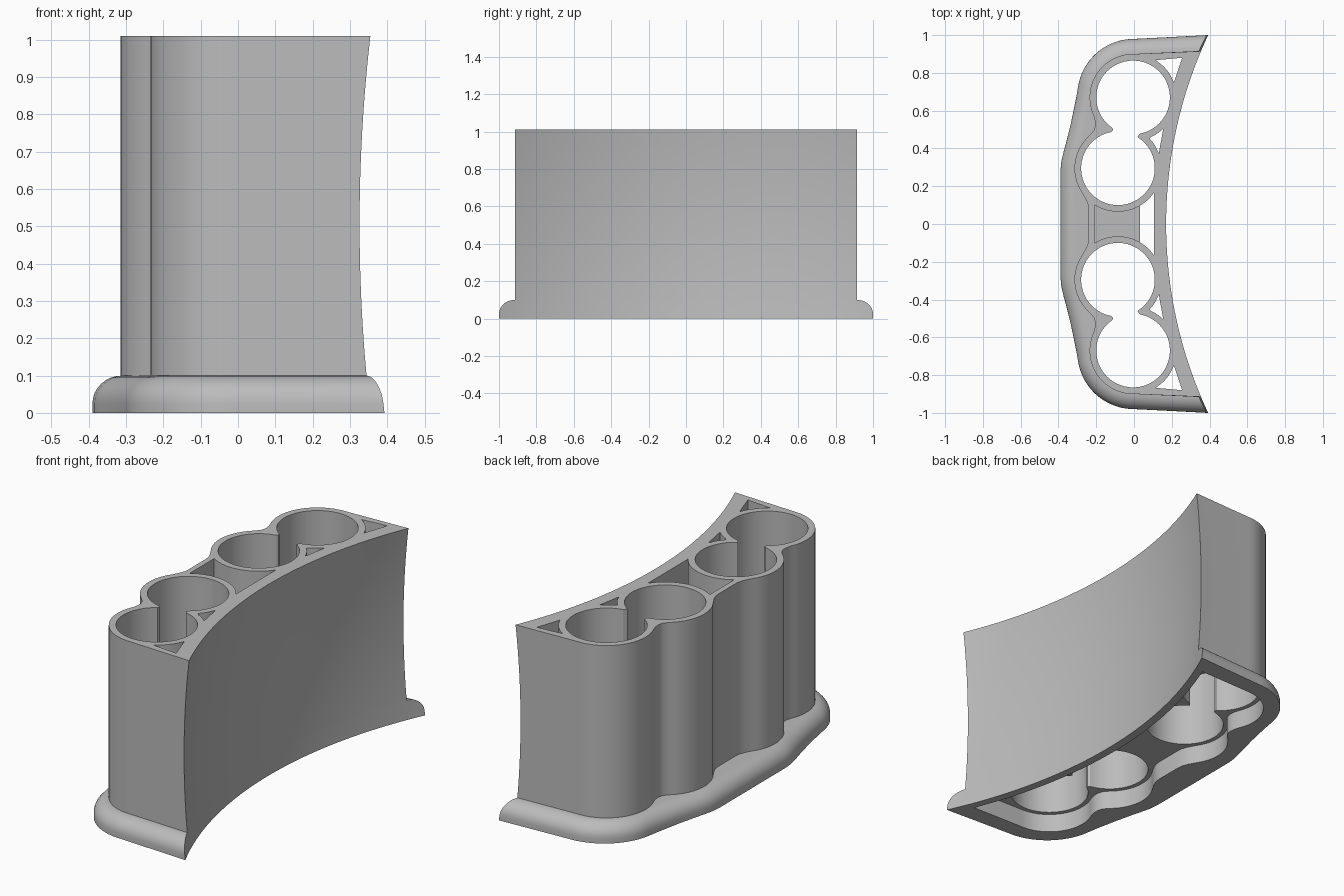
import bpy, bmesh, math
from mathutils import Vector

if "Cube" in bpy.data.objects:
    bpy.data.objects.remove(bpy.data.objects["Cube"])

grey = bpy.data.materials.new("plain grey")
grey.diffuse_color = (0.5, 0.5, 0.5, 1)
grey.use_nodes = True
grey.node_tree.nodes["Principled BSDF"].inputs["Base Color"].default_value = grey.diffuse_color

END_TUBE, MID_TUBE = (-0.005, 0.67), (-0.085, 0.295)
BORE, WALL = 0.195, 0.23
FLANGE_H, TOP = 0.10, 1.01


def arc(c, r, a0, a1, n):
    """Points on a circle from angle a0 to a1 in degrees."""
    out = []
    for i in range(n + 1):
        a = math.radians(a0 + (a1 - a0) * i / n)
        out.append((c[0] + r * math.cos(a), c[1] + r * math.sin(a)))
    return out


def flip(pts):
    """Mirror across y = 0, keeping the running direction."""
    return [(x, -y) for x, y in reversed(pts)]


def face_x(y, z):
    """Concave right face, curved along the length and the height."""
    along = 0.17 + 2.36 - math.sqrt(2.36 ** 2 - y * y)
    return along - 0.029 * (1 - ((z - 0.505) / 0.505) ** 2)


def inset(pts, t):
    """Shift an open counter-clockwise path inward."""
    out = []
    for i, p in enumerate(pts):
        a, b = Vector(pts[max(i - 1, 0)]), Vector(pts[min(i + 1, len(pts) - 1)])
        d = (b - a).normalized()
        out.append((p[0] - d.y * t, p[1] + d.x * t))
    return out


def close(path, end, z, back=0.0, n=48):
    """Close a left-hand path with the concave face, running from -end to end."""
    ys = [-end + 2 * end * i / n for i in range(n + 1)]
    return path + [(face_x(y, z) - back, y) for y in ys]


def loft(name, stacks):
    """Each stack is a list of (points, z); the first is outside, the others are holes."""
    bm = bmesh.new()
    caps = [[], []]
    for stack in stacks:
        rings = [[bm.verts.new((x, y, z)) for x, y in pts] for pts, z in stack]
        n = len(rings[0])
        for lo, hi in zip(rings, rings[1:]):
            for i in range(n):
                j = (i + 1) % n
                bm.faces.new((lo[i], lo[j], hi[j], hi[i]))
        for cap, ring in zip(caps, (rings[0], rings[-1])):
            cap += [bm.edges.get((ring[i], ring[(i + 1) % n])) for i in range(n)]
    for cap in caps:
        bmesh.ops.triangle_fill(bm, edges=cap, use_beauty=True, normal=(0, 0, 1))
    bmesh.ops.recalc_face_normals(bm, faces=bm.faces)
    me = bpy.data.meshes.new(name)
    bm.to_mesh(me)
    bm.free()
    me.materials.append(grey)
    ob = bpy.data.objects.new(name, me)
    bpy.context.collection.objects.link(ob)
    bpy.context.view_layer.objects.active = ob
    ob.select_set(True)
    bpy.ops.object.shade_smooth_by_angle(angle=math.radians(30))
    ob.select_set(False)


# Body outline hugging the tubes
half = ([(0.0, 0.90)] + arc(END_TUBE, WALL, 92, 205, 24)
        + [(-0.207, 0.548), (-0.205, 0.52), (-0.213, 0.495)]
        + arc(MID_TUBE, WALL, 130, 214, 18) + [(-0.255, 0.13), (-0.243, 0.10), (-0.24, 0.07)])
body_path = half + flip(half)

# Openings: joined tube bores, corner and side pockets, central pocket
bores = (arc(END_TUBE, BORE, -74, 232, 56) + [(-0.114, 0.508), (-0.111, 0.497), (-0.12, 0.487)]
         + arc(MID_TUBE, BORE, 108, 418, 56) + [(0.023, 0.468), (0.032, 0.478)])
corner = arc(END_TUBE, WALL, 20, 59, 10) + [(0.255, 0.88)]
side = arc(END_TUBE, WALL, -46, -65, 6) + arc(MID_TUBE, WALL, 43, 20, 6)
rim = arc(MID_TUBE, WALL, 237, 326, 20)
centre = rim + flip(rim)
holes = [centre]
for h in (bores, corner, side):
    holes += [h, flip(h)]

levels = [FLANGE_H + (TOP - FLANGE_H) * i / 14 for i in range(15)]
body = [[(close(body_path, 0.915, z), z) for z in levels]]
body += [[(h, FLANGE_H), (h, TOP)] for h in holes]
loft("tube_body", body)

# Floor plate of the central pocket
floor_rim = arc(MID_TUBE, WALL - 0.005, 236, 301, 14)
floor = floor_rim + flip(floor_rim)
loft("pocket_floor", [[(floor, FLANGE_H), (floor, 0.14)]])

# Rounded base flange, hollow underneath
fhalf = ([(0.2, 0.99)] + arc((0, 0.68), 0.30, 90, 170, 20)
         + [(-0.305, 0.675), (-0.318, 0.61), (-0.335, 0.53), (-0.357, 0.44),
            (-0.372, 0.385), (-0.384, 0.335), (-0.39, 0.28), (-0.39, 0.1)])
flange_path = fhalf + flip(fhalf)
profile = [(0, 0), (0, 0.025)]
for i in range(1, 9):
    a = math.radians(90 * i / 8)
    profile.append((0.08 * (1 - math.cos(a)), 0.025 + 0.075 * math.sin(a)))
flange = [(close(inset(flange_path, t), 1 - 1.06 * t, z), z) for t, z in profile]
recess = close(inset(body_path, 0.012), 0.895, 0.0, back=0.045)
loft("base_flange", [flange, [(recess, 0), (recess, FLANGE_H)]])
